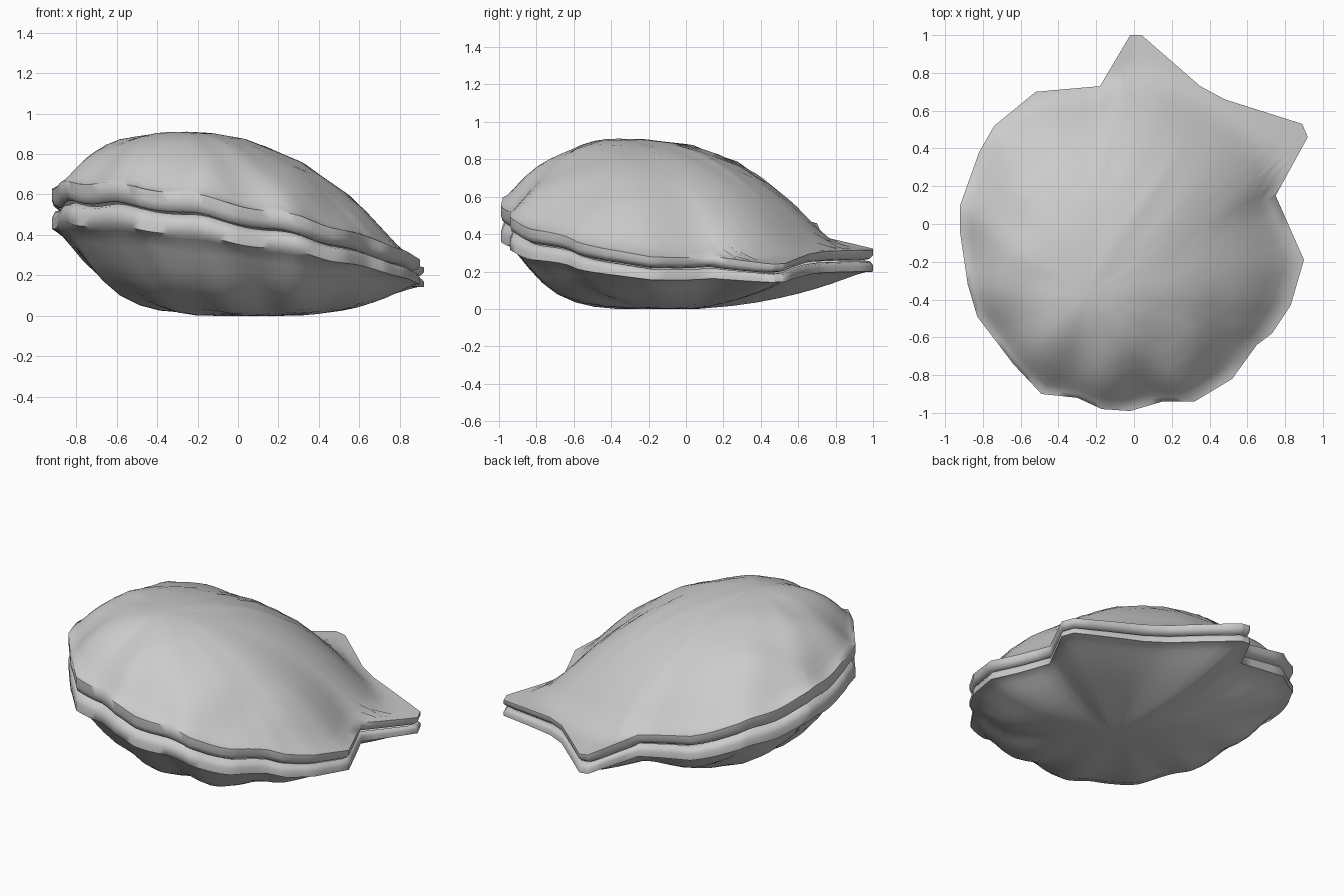
import bpy, bmesh, math
from mathutils import Vector

if "Cube" in bpy.data.objects:
    bpy.data.objects.remove(bpy.data.objects["Cube"])

# Plan outline of the shell, with two hinge ears
OUTLINE = [(0.04, 1.0), (-0.02, 1.0), (-0.18, 0.73), (-0.52, 0.70), (-0.74, 0.52),
           (-0.82, 0.38), (-0.92, 0.10), (-0.92, -0.05), (-0.88, -0.32), (-0.83, -0.49),
           (-0.64, -0.74), (-0.49, -0.90), (-0.30, -0.92), (-0.17, -0.98), (-0.02, -0.99),
           (0.15, -0.94), (0.32, -0.94), (0.52, -0.82), (0.65, -0.64), (0.73, -0.58),
           (0.83, -0.43), (0.90, -0.19), (0.75, 0.15), (0.92, 0.46), (0.89, 0.53),
           (0.48, 0.66), (0.35, 0.73)]
# The same outline with the ears trimmed away, for the dome of the upper shell
BODY = [(0.04, 0.80), (-0.02, 0.80)] + OUTLINE[2:22] + [
    (0.77, 0.15), (0.72, 0.38), (0.66, 0.47), (0.45, 0.64), (0.30, 0.72)]
UMBO = Vector((0.45, 0.65))
HINGE_DIR = Vector((0.75, 0.65)).normalized()


def dense(poly, n=4):
    pts = [Vector(p) for p in poly]
    return [a.lerp(b, k / n) for a, b in zip(pts, pts[1:] + pts[:1]) for k in range(n)]


def reach(poly, c, angle):
    # Distance from c to the polygon along one direction
    d = Vector((math.cos(angle), math.sin(angle)))
    best = 0
    for a, b in zip(poly, poly[1:] + poly[:1]):
        a, e = Vector(a) - c, Vector(b) - Vector(a)
        den = d.cross(e)
        if abs(den) > 1e-9:
            r, s = a.cross(e) / den, a.cross(d) / den
            if -1e-6 <= s <= 1 + 1e-6:
                best = max(best, r)
    return best


def rib(p):
    # Ribs fan out from the umbo and fade near the hinge
    d = p - UMBO
    fade = min(1, max(0, (-d.dot(HINGE_DIR) - 0.3) / 0.7))
    return fade * math.cos(24 * (math.atan2(d.y, d.x) - math.radians(248)))


def seam(p):
    return (0.36 - 0.18 * p.x - 0.10 * p.y + 0.1 * max(0, p.x) * max(0, p.y)
            + 0.01 * rib(p))


def lip(p):
    # Lip is thin at the hinge and thick at the opening
    return 0.077 - 0.028 * p.dot(HINGE_DIR)


def valve(name, centre, apex, side, power, body, spread):
    c = Vector(centre)
    pts = dense(OUTLINE)
    bm = bmesh.new()
    rings = []
    radius = []
    for p in pts:
        a = math.atan2(p.y - c.y, p.x - c.x)
        radius.append(sum(reach(body, c, a + k * spread) for k in (-2, -1, 0, 1, 2)) / 5)

    def add_ring(fn):
        rings.append([bm.verts.new(fn(p, r)) for p, r in zip(pts, radius)])

    def bowl(p, r, t):
        d = (p - c).normalized()
        q = c.lerp(p, t)
        s = (q - c).length / r
        drop = min(1, s ** power(d))
        drop += (1 - drop) * t ** 12
        edge = c + d * max(r, (q - c).length) if t < 1 else p
        z = apex + (seam(edge) + side * lip(edge) - apex) * drop
        z += side * 0.03 * rib(q) * t ** 1.6 * (1 - t ** 6)
        return Vector((q.x, q.y, max(0, z)))

    # Outer bowl
    for t in (0.12, 0.25, 0.38, 0.5, 0.6, 0.7, 0.78, 0.85, 0.91, 0.96, 1.0):
        add_ring(lambda p, r: bowl(p, r, t))
    # Rounded lip
    for t, h in ((1.0, 0.5), (0.985, 0.17), (0.95, 0.05)):
        add_ring(lambda p, r: Vector((*c.lerp(p, t), seam(p) + side * h * lip(p))))
    # Hollow inside
    for t in (0.9, 0.75, 0.5, 0.25):
        add_ring(lambda p, r: bowl(p, r, t).lerp(
            Vector((*c.lerp(p, t), seam(p) + side * 0.006)), 0.25 + 0.6 * t ** 4))

    n = len(pts)
    for a, b in zip(rings, rings[1:]):
        for i in range(n):
            bm.faces.new((a[i], a[(i + 1) % n], b[(i + 1) % n], b[i]))
    for ring, z in ((rings[0], apex), (rings[-1], apex - side * 0.06)):
        tip = bm.verts.new((c.x, c.y, z))
        for i in range(n):
            bm.faces.new((ring[i], ring[(i + 1) % n], tip))
    bmesh.ops.recalc_face_normals(bm, faces=bm.faces)
    me = bpy.data.meshes.new(name)
    bm.to_mesh(me)
    bm.free()
    ob = bpy.data.objects.new(name, me)
    bpy.context.collection.objects.link(ob)
    bpy.ops.object.select_all(action='DESELECT')
    ob.select_set(True)
    bpy.context.view_layer.objects.active = ob
    bpy.ops.object.shade_smooth_by_angle(angle=math.radians(60))
    return ob


valve("upper_shell", (-0.25, -0.37), 0.91, 1,
      lambda d: 2.25 - 0.25 * d.x + 0.25 * d.y, BODY, 0.08)
valve("lower_shell", (0.15, 0.0), 0.0, -1,
      lambda d: 2.9 - 0.7 * d.x - 1.2 * d.y, OUTLINE, 0.03)
